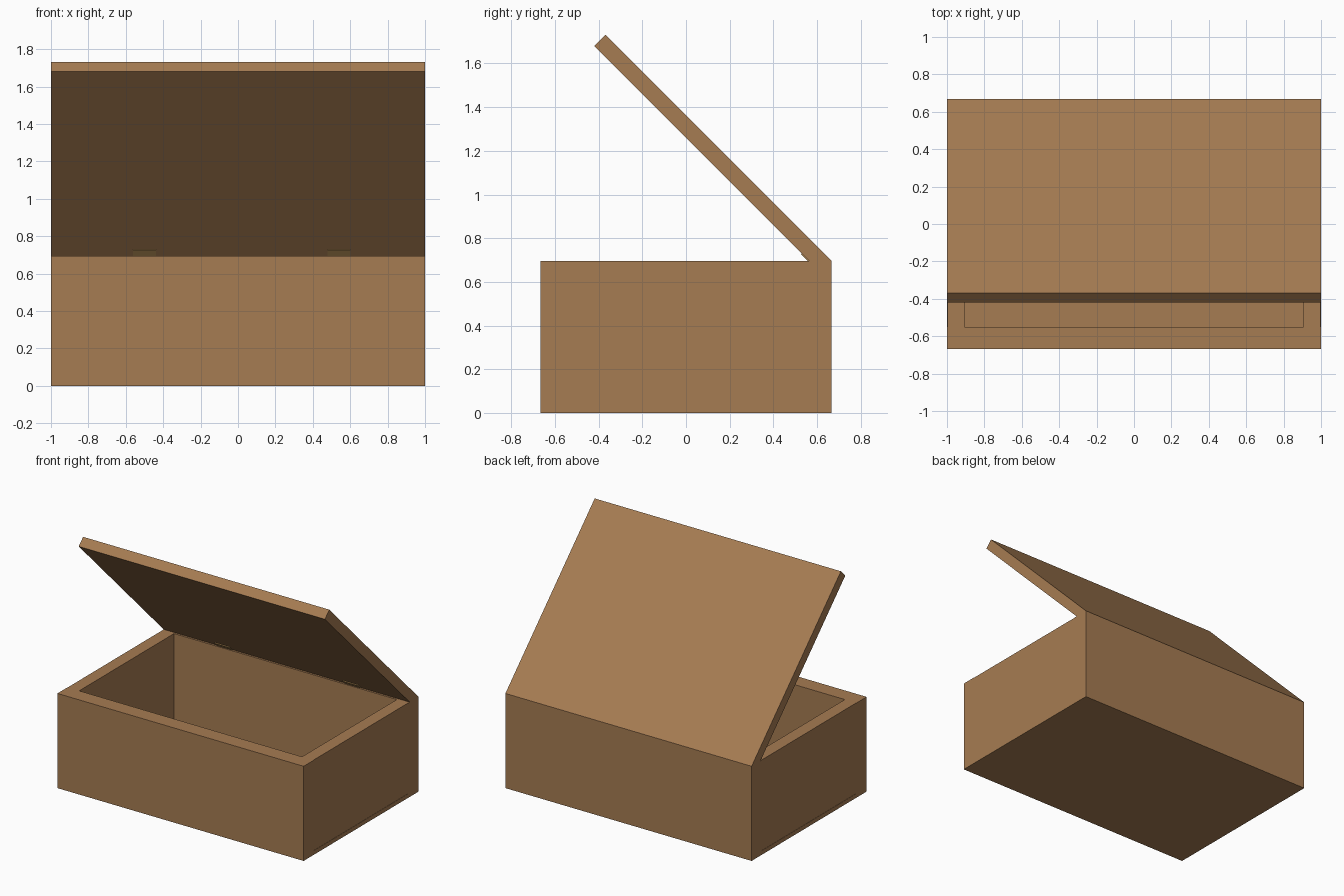
import bpy
import bmesh

if "Cube" in bpy.data.objects:
    bpy.data.objects.remove(bpy.data.objects["Cube"])


def material(name, rgb):
    m = bpy.data.materials.new(name)
    m.diffuse_color = (*rgb, 1.0)
    m.use_nodes = True
    m.node_tree.nodes["Principled BSDF"].inputs["Base Color"].default_value = m.diffuse_color
    return m


wood = material("brown wood", (0.38, 0.20, 0.085))
brass = material("dull brass", (0.46, 0.27, 0.095))


def prism(name, profile, x0, x1, mat):
    """Extrude a (y, z) profile along x."""
    bm = bmesh.new()
    face = bm.faces.new([bm.verts.new((x0, y, z)) for y, z in profile])
    ext = bmesh.ops.extrude_face_region(bm, geom=[face])
    verts = [v for v in ext["geom"] if isinstance(v, bmesh.types.BMVert)]
    bmesh.ops.translate(bm, verts=verts, vec=(x1 - x0, 0, 0))
    bmesh.ops.recalc_face_normals(bm, faces=bm.faces[:])
    mesh = bpy.data.meshes.new(name)
    bm.to_mesh(mesh)
    bm.free()
    mesh.materials.append(mat)
    obj = bpy.data.objects.new(name, mesh)
    bpy.context.collection.objects.link(obj)
    return obj


def board(name, x0, x1, y0, y1, z0, z1):
    return prism(name, [(y0, z0), (y1, z0), (y1, z1), (y0, z1)], x0, x1, wood)


W, D, H = 1.0, 0.667, 0.695      # half width, half depth, box height
INX, INY, FLOOR = 0.905, 0.55, 0.03

# Open box made of a floor and four thick walls
board("floor", -W, W, -D, D, 0, FLOOR)
board("front_wall", -W, W, -D, -INY, FLOOR, H)
board("back_wall", -W, W, INY, D, FLOOR, H)
board("left_wall", -W + 0.002, -INX, -INY, INY, FLOOR, H)
board("right_wall", INX, W - 0.002, -INY, INY, FLOOR, H)

# Lid propped open at 45 degrees, resting on the back wall
LEN, T = 1.036, 0.051
prism("lid", [(D, H), (D - LEN, H + LEN),
              (D - LEN - T, H + LEN - T), (D - 2 * T, H)], -W, W, wood)

# Small hinge leaves lying on the underside of the lid
y, t = D - 2 * T, 0.004
for side, x in (("left", -0.5), ("right", 0.54)):
    prism(side + "_hinge", [(y, H), (y - 0.035, H + 0.035),
                            (y - 0.035 - t, H + 0.035 - t), (y - 2 * t, H)],
          x - 0.062, x + 0.062, brass)
